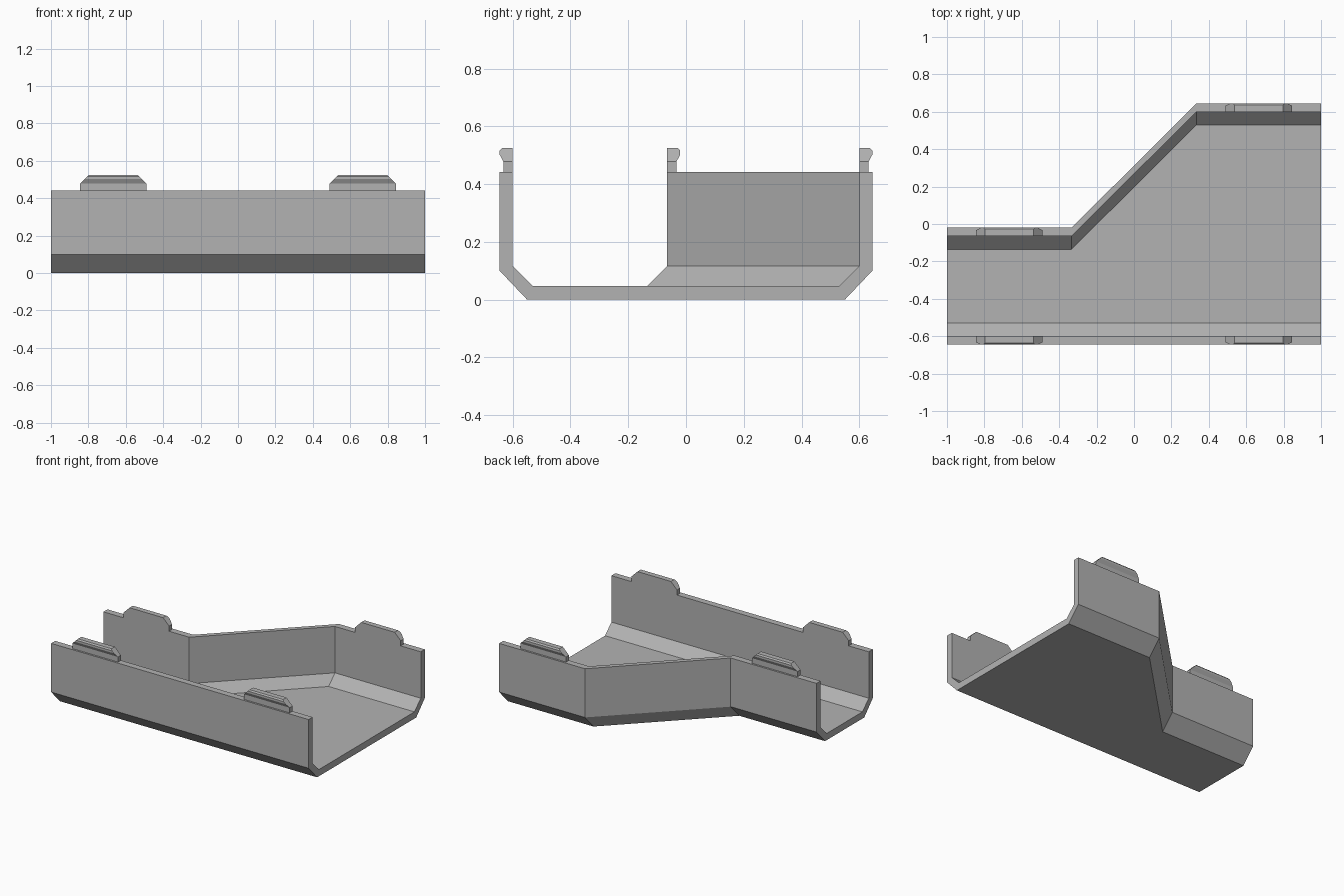
import bpy
import bmesh

if "Cube" in bpy.data.objects:
    bpy.data.objects.remove(bpy.data.objects["Cube"], do_unlink=True)

grey = bpy.data.materials.new("light grey")
grey.use_nodes = True
colour = (0.45, 0.45, 0.45, 1)
grey.diffuse_color = colour
grey.node_tree.nodes["Principled BSDF"].inputs["Base Color"].default_value = colour

HALF_WIDTH = 0.645
NARROW_BACK = -0.02
WALL = 0.045
WALL_TOP = 0.442


def loft(name, rings, caps):
    """Join matching closed rings and close both ends with the given caps."""
    bm = bmesh.new()
    loops = [[bm.verts.new(p) for p in ring] for ring in rings]
    n = len(loops[0])
    for a, b in zip(loops, loops[1:]):
        for i in range(n):
            j = (i + 1) % n
            bm.faces.new((a[i], a[j], b[j], b[i]))
    for cap in caps:
        bm.faces.new([loops[0][i] for i in cap])
        bm.faces.new([loops[-1][i] for i in cap])
    bmesh.ops.recalc_face_normals(bm, faces=bm.faces[:])
    mesh = bpy.data.meshes.new(name)
    bm.to_mesh(mesh)
    bm.free()
    mesh.materials.append(grey)
    obj = bpy.data.objects.new(name, mesh)
    bpy.context.collection.objects.link(obj)
    return obj


# Channel: the back wall shifts across between a narrow and a wide end
def channel_ring(x, back):
    outer = [(0, WALL_TOP), (0, 0.1), (0.095, 0)]
    inner = [(0.115, 0.047), (WALL, 0.116), (WALL, WALL_TOP)]
    front = [(x, -HALF_WIDTH + d, z) for d, z in inner + outer]
    rear = [(x, back - d, z) for d, z in outer[::-1] + inner[::-1]]
    return front + rear


stations = [(-1, NARROW_BACK), (-1 / 3, NARROW_BACK), (1 / 3, HALF_WIDTH), (1, HALF_WIDTH)]
loft("channel", [channel_ring(x, back) for x, back in stations], [range(12)])


# Snap clips: a thin stem with a hooked head, its ends sloped at 45 degrees
STEM_TOP = 0.478
CLIP = [(0.045, WALL_TOP), (0.013, WALL_TOP), (0.013, STEM_TOP), (0, 0.502),
        (0, 0.516), (0.008, 0.525), (0.045, 0.525), (0.045, STEM_TOP)]


def clip(name, x, edge, side):
    rings = []
    for end in (-1, 1):
        rings.append([(x + end * (0.177 - max(0, z - STEM_TOP)), edge - side * d, z)
                      for d, z in CLIP])
    return loft(name, rings, [(0, 1, 2, 7), (2, 3, 4, 5, 6, 7)])


for label, x, back in (("right", -0.667, NARROW_BACK), ("left", 0.667, HALF_WIDTH)):
    clip("front_clip_" + label, x, -HALF_WIDTH, -1)
    clip("back_clip_" + label, x, back, 1)
